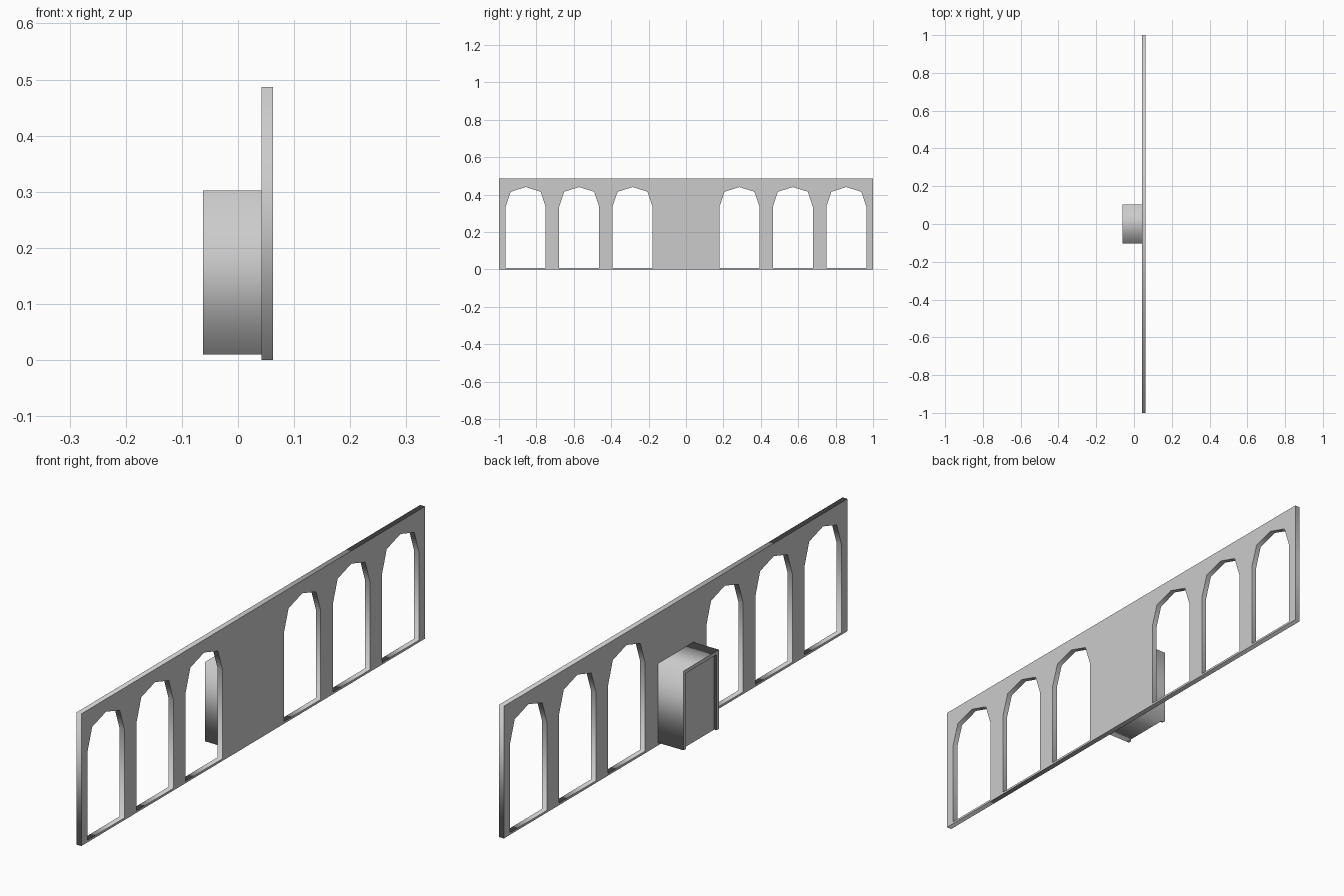
import bpy
from math import radians

if "Cube" in bpy.data.objects:
    bpy.data.objects.remove(bpy.data.objects["Cube"])


def slab(name, loops, x0, x1):
    """Fill closed (y, z) loops, inner loops being holes, and extrude from x0 to x1."""
    cu = bpy.data.curves.new(name, 'CURVE')
    cu.dimensions = '2D'
    cu.fill_mode = 'BOTH'
    cu.extrude = (x1 - x0) / 2
    for loop in loops:
        sp = cu.splines.new('POLY')
        sp.points.add(len(loop) - 1)
        for p, (y, z) in zip(sp.points, loop):
            p.co = (y, z, 0, 1)
        sp.use_cyclic_u = True
    ob = bpy.data.objects.new(name, cu)
    bpy.context.collection.objects.link(ob)
    ob.rotation_euler = (radians(90), 0, radians(90))
    ob.location.x = (x0 + x1) / 2
    bpy.ops.object.select_all(action='DESELECT')
    ob.select_set(True)
    bpy.context.view_layer.objects.active = ob
    bpy.ops.object.convert(target='MESH')
    return ob


def rect(y0, z0, y1, z1):
    return [(y0, z0), (y1, z0), (y1, z1), (y0, z1)]


def arch(c):
    right = [(0.107, 0.008), (0.107, 0.335), (0.08, 0.415)]
    left = [(-y, z) for y, z in reversed(right)]
    return [(c + y, z) for y, z in right + [(0, 0.44)] + left]


# Long wall with three arched openings on each side of the solid middle
arches = [arch(i * 2 / 7) for i in (-3, -2, -1, 1, 2, 3)]
slab("arched_wall", [rect(-1, 0, 1, 0.487)] + arches, 0.042, 0.062)

# Doorway block: solid core behind a thin frame, open at the bottom
W, T, B, F = 0.103, 0.302, 0.01, 0.013
slab("doorway_block", [rect(-W, B, W, T)], -0.052, 0.042)
frame = [(-W, B), (-W + F, B), (-W + F, T - F), (W - F, T - F),
         (W - F, B), (W, B), (W, T), (-W, T)]
slab("door_frame", [frame], -0.062, -0.052)
